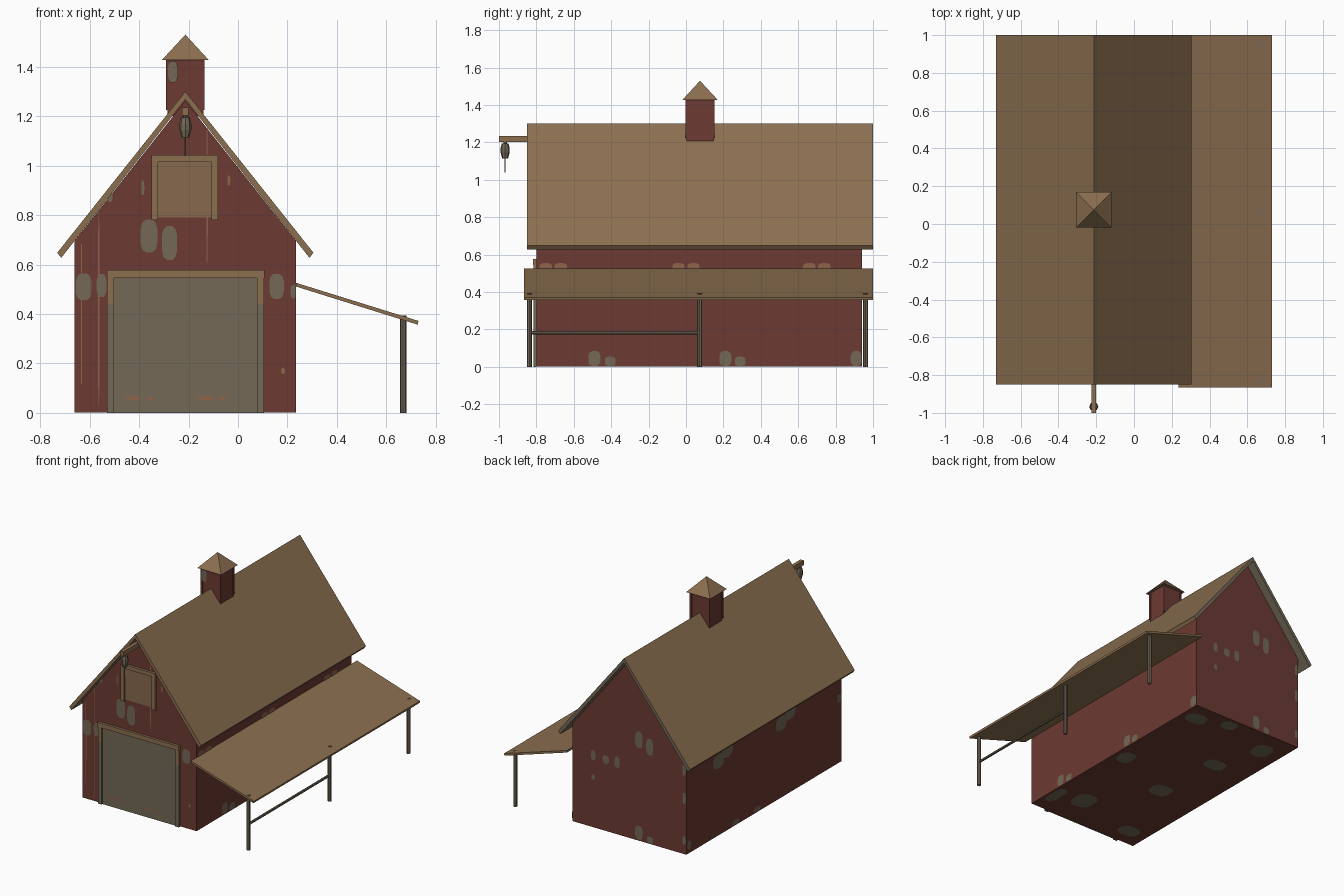
import bpy, bmesh, math
from mathutils import Vector

if "Cube" in bpy.data.objects:
    bpy.data.objects.remove(bpy.data.objects["Cube"])


def mat(name, r, g, b):
    m = bpy.data.materials.new(name)
    lin = [((c / 255 + 0.055) / 1.055) ** 2.4 for c in (r, g, b)]
    m.diffuse_color = (*lin, 1)
    m.use_nodes = True
    m.node_tree.nodes["Principled BSDF"].inputs["Base Color"].default_value = m.diffuse_color
    return m


RED = mat("barn red", 108, 58, 50)
TAN = mat("tan wood", 140, 111, 80)
GREY = mat("weathered grey wood", 115, 104, 87)
PANEL = mat("hatch wood", 135, 105, 78)
FADED = mat("faded red wood", 142, 100, 74)


def finish(name, bm, *mats):
    me = bpy.data.meshes.new(name)
    bm.to_mesh(me)
    bm.free()
    ob = bpy.data.objects.new(name, me)
    for m in mats:
        me.materials.append(m)
    bpy.context.collection.objects.link(ob)
    return ob


def box(name, x0, x1, y0, y1, z0, z1, m):
    bm = bmesh.new()
    bmesh.ops.create_cube(bm, size=1)
    for v in bm.verts:
        v.co = ((x0 + x1) / 2 + v.co.x * (x1 - x0),
                (y0 + y1) / 2 + v.co.y * (y1 - y0),
                (z0 + z1) / 2 + v.co.z * (z1 - z0))
    return finish(name, bm, m)


def extrude_y(name, profile, y0, y1, *mats, rule=None):
    bm = bmesh.new()
    f = bm.faces.new([bm.verts.new((x, y0, z)) for x, z in profile])
    out = bmesh.ops.extrude_face_region(bm, geom=[f])
    for g in out["geom"]:
        if isinstance(g, bmesh.types.BMVert):
            g.co.y = y1
    bmesh.ops.recalc_face_normals(bm, faces=bm.faces)
    bm.normal_update()
    if rule:
        for f in bm.faces:
            f.material_index = rule(f)
    return finish(name, bm, *mats)


def rod(name, a, b, r, m, sides=8, r2=None):
    a, b = Vector(a), Vector(b)
    bm = bmesh.new()
    bmesh.ops.create_cone(bm, cap_ends=True, segments=sides, radius1=r,
                          radius2=r if r2 is None else r2, depth=(b - a).length)
    q = (b - a).to_track_quat('Z', 'Y')
    for v in bm.verts:
        v.co = q @ v.co + (a + b) / 2
    return finish(name, bm, m)


def patches(name, spots, place, normal, m):
    """Rounded flat worn spots: (u, v, half width, half height)."""
    bm = bmesh.new()
    for u, v, a, b in spots:
        pts = []
        for i in range(12):
            t = math.tau * (i + 0.5) / 12
            c, s = math.cos(t), math.sin(t)
            pts.append(place(u + a * math.copysign(abs(c) ** 0.7, c),
                             v + b * math.copysign(abs(s) ** 0.7, s)))
        f = bm.faces.new([bm.verts.new(p) for p in pts])
        f.normal_update()
        if f.normal.dot(Vector(normal)) < 0:
            f.normal_flip()
    return finish(name, bm, m)


CX, Y0, Y1 = -0.213, -0.80, 0.94
XL, XR = CX - 0.448, CX + 0.448

# barn body
extrude_y("barn_walls", [(XL, 0.002), (XR, 0.002), (XR, 0.695), (CX, 1.262), (XL, 0.695)], Y0, Y1, RED)

# gable roof, grey underneath and on the rear edge
extrude_y("main_roof", [(CX - 0.518, 0.648), (CX, 1.30), (CX + 0.518, 0.648),
                        (CX + 0.502, 0.627), (CX, 1.268), (CX - 0.502, 0.627)],
          -0.85, 1.0, TAN, GREY,
          rule=lambda f: 1 if f.normal.y > 0.9 or (f.normal.z < -0.3 and abs(f.calc_center_median().x - CX) < 0.4) else 0)

# lean-to roof, posts and rail
extrude_y("lean_to_roof", [(XR, 0.526), (0.73, 0.372), (0.727, 0.357), (XR, 0.511)], -0.865, 1.0, TAN)
for i, y in enumerate((-0.837, 0.073, 0.96)):
    rod(f"lean_to_post_{i}", (0.668, y, 0), (0.668, y, 0.393), 0.0135, GREY)
rod("lean_to_rail", (0.668, -0.837, 0.182), (0.668, 0.073, 0.182), 0.009, GREY)

# main door and frame
box("main_door", -0.505, 0.078, -0.806, Y0, 0, 0.546, GREY)
box("door_header", -0.53, 0.107, -0.818, Y0, 0.545, 0.577, TAN)
for i, x in enumerate((-0.53, 0.077)):
    box(f"door_jamb_{i}", x, x + 0.029, -0.816, Y0, 0, 0.44, GREY)
    box(f"door_jamb_top_{i}", x, x + 0.029, -0.816, Y0, 0.44, 0.546, TAN)

# loft hatch and frame
box("loft_hatch", -0.325, -0.103, -0.806, Y0, 0.79, 1.016, PANEL)
box("loft_header", -0.35, -0.08, -0.818, Y0, 1.015, 1.043, TAN)
for i, x in enumerate((-0.35, -0.107)):
    box(f"loft_jamb_{i}", x, x + 0.027, -0.816, Y0, 0.78, 1.016, TAN)

# hoist beam, pulley and hook rope
box("hoist_beam", CX - 0.013, CX + 0.013, -1.0, -0.78, 1.202, 1.235, TAN)
PY = -0.967
rod("pulley_top", (CX, PY, 1.17), (CX, PY, 1.195), 0.024, GREY, 8, 0.018)
rod("pulley_middle", (CX, PY, 1.145), (CX, PY, 1.17), 0.024, GREY)
rod("pulley_bottom", (CX, PY, 1.113), (CX, PY, 1.145), 0.016, GREY, 8, 0.024)
rod("pulley_strap", (CX, PY, 1.19), (CX, PY, 1.21), 0.009, GREY)
rod("hoist_rope", (CX, PY, 1.04), (CX, PY, 1.12), 0.003, GREY, 6)

# cupola with corner boards and pyramid cap
CY = 0.075
box("cupola_box", CX - 0.073, CX + 0.073, CY - 0.073, CY + 0.073, 1.2, 1.43, RED)
for i in range(4):
    x, y = CX + (-1) ** i * 0.071, CY + (-1) ** (i // 2) * 0.071
    box(f"cupola_corner_{i}", x - 0.007, x + 0.007, y - 0.007, y + 0.007, 1.225, 1.43, RED)
bm = bmesh.new()
h = 0.094
base = [bm.verts.new((CX + sx * h, CY + sy * h, 1.428)) for sx, sy in ((-1, -1), (1, -1), (1, 1), (-1, 1))]
tip = bm.verts.new((CX, CY, 1.53))
bm.faces.new(base[::-1])
for i in range(4):
    bm.faces.new((base[i], base[(i + 1) % 4], tip))
finish("cupola_cap", bm, TAN)

# worn paint patches on each side
front = lambda u, v: (u, Y0 - 0.003, v)
patches("front_worn_paint", [(-0.36, 0.715, 0.035, 0.068), (-0.277, 0.687, 0.032, 0.07),
                             (-0.624, 0.51, 0.033, 0.055), (-0.552, 0.515, 0.02, 0.048),
                             (0.156, 0.512, 0.03, 0.052), (0.224, 0.49, 0.011, 0.027),
                             (-0.518, 0.873, 0.01, 0.02), (-0.385, 0.91, 0.006, 0.03)],
        front, (0, -1, 0), GREY)
patches("front_bare_streaks", [(-0.633, 0.4, 0.003, 0.29), (-0.563, 0.42, 0.003, 0.4),
                               (-0.125, 0.88, 0.003, 0.28), (-0.037, 0.94, 0.006, 0.02),
                               (0.182, 0.17, 0.008, 0.012)], front, (0, -1, 0), FADED)
patches("door_bare_spots", [(-0.425, 0.06, 0.03, 0.008), (-0.355, 0.057, 0.015, 0.007),
                            (-0.13, 0.06, 0.035, 0.008), (-0.065, 0.057, 0.015, 0.007)],
        lambda u, v: (u, -0.808, v), (0, -1, 0), FADED)
right = lambda u, v: (XR + 0.003, u, v)
patches("right_bare_spots", [(y + d, 0.535, 0.034, 0.02) for y in (-0.75, -0.04, 0.66) for d in (0, 0.08)],
        right, (1, 0, 0), FADED)
patches("right_worn_paint", [(-0.49, 0.045, 0.033, 0.04), (-0.405, 0.03, 0.03, 0.025),
                             (0.21, 0.045, 0.033, 0.04), (0.29, 0.03, 0.03, 0.025),
                             (0.91, 0.045, 0.03, 0.04)], right, (1, 0, 0), GREY)
patches("back_worn_paint", [(0.07, 0.515, 0.018, 0.035), (-0.03, 0.51, 0.025, 0.03),
                            (-0.118, 0.515, 0.022, 0.04), (0.07, 0.36, 0.014, 0.02),
                            (-0.29, 0.72, 0.03, 0.06), (-0.375, 0.69, 0.028, 0.06),
                            (-0.29, 0.06, 0.03, 0.05), (-0.377, 0.03, 0.025, 0.025),
                            (-0.645, 0.6, 0.014, 0.04), (-0.645, 0.4, 0.014, 0.04),
                            (-0.645, 0.1, 0.014, 0.03)],
        lambda u, v: (u, Y1 + 0.003, v), (0, 1, 0), GREY)
patches("left_worn_paint", [(0.58, 0.53, 0.06, 0.05), (0.48, 0.58, 0.06, 0.06),
                            (-0.12, 0.53, 0.06, 0.05), (-0.22, 0.58, 0.06, 0.06),
                            (-0.77, 0.46, 0.02, 0.03), (0.39, 0.025, 0.04, 0.018),
                            (0.15, 0.025, 0.04, 0.018), (0.91, 0.06, 0.02, 0.03)],
        lambda u, v: (XL - 0.003, u, v), (-1, 0, 0), GREY)
patches("floor_worn_paint", [(0.12, 0.8, 0.08, 0.06), (-0.11, 0.87, 0.06, 0.05),
                             (-0.5, 0.75, 0.07, 0.08), (-0.38, 0.4, 0.08, 0.06),
                             (-0.32, -0.1, 0.08, 0.07), (0.145, 0.09, 0.06, 0.07),
                             (-0.01, -0.54, 0.08, 0.09), (-0.51, -0.66, 0.08, 0.06),
                             (0.18, -0.6, 0.04, 0.1)],
        lambda u, v: (u, v, 0.0), (0, 0, -1), GREY)
patches("cupola_worn_paint", [(CX - 0.05, 1.38, 0.02, 0.045)],
        lambda u, v: (u, CY - 0.0795, v), (0, -1, 0), GREY)
